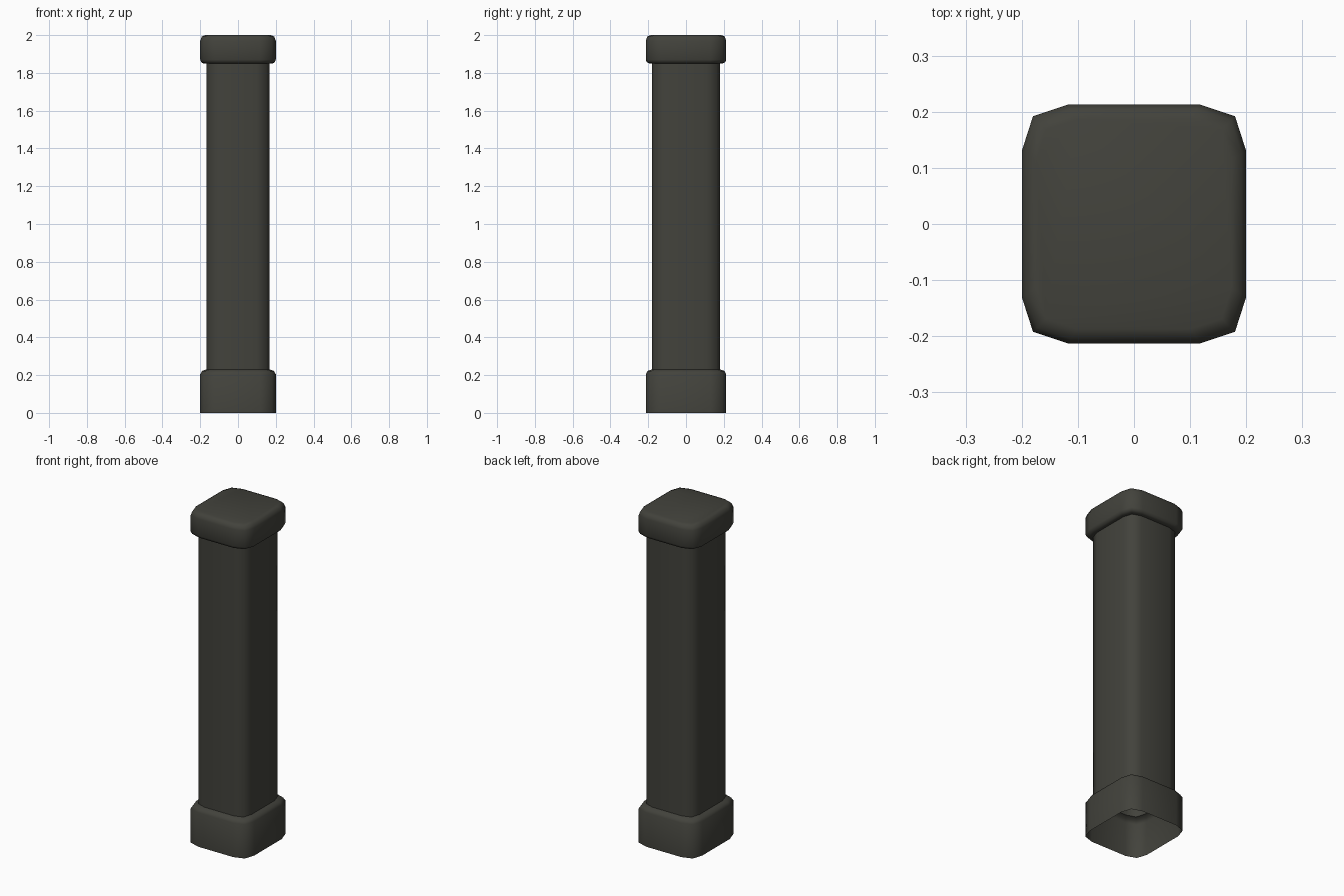
import bpy, bmesh, math

if "Cube" in bpy.data.objects:
    bpy.data.objects.remove(bpy.data.objects["Cube"])

mat = bpy.data.materials.new("dark olive grey")
mat.diffuse_color = (0.055, 0.055, 0.045, 1)
mat.use_nodes = True
mat.node_tree.nodes["Principled BSDF"].inputs["Base Color"].default_value = mat.diffuse_color

# One quadrant of the rounded-square section, mirrored to 12 points
QUAD = [(0.20, 0.13), (0.18, 0.192), (0.117, 0.213)]


def section(inset):
    fx, fy = (0.2 - inset) / 0.2, (0.213 - inset) / 0.213
    q = [(x * fx, y * fy) for x, y in QUAD]
    return (q + [(-x, y) for x, y in reversed(q)]
            + [(-x, -y) for x, y in q] + [(x, -y) for x, y in reversed(q)])


def loft(name, profile, cap_top=False):
    """Skin rounded-square rings given as (height, inset)."""
    bm = bmesh.new()
    rings = [[bm.verts.new((x, y, z)) for x, y in section(i)] for z, i in profile]
    for a, b in zip(rings, rings[1:]):
        for k in range(12):
            n = (k + 1) % 12
            bm.faces.new((a[k], a[n], b[n], b[k]))
    if cap_top:
        bm.faces.new(rings[-1])
    me = bpy.data.meshes.new(name)
    bm.to_mesh(me)
    bm.free()
    me.materials.append(mat)
    ob = bpy.data.objects.new(name, me)
    bpy.context.collection.objects.link(ob)
    bpy.context.view_layer.objects.active = ob
    ob.select_set(True)
    bpy.ops.object.shade_smooth_by_angle(angle=math.radians(55))
    ob.select_set(False)


SHAFT = 0.033

# Hollow foot, open underneath, with a sloped shoulder
loft("base", [(0, 0), (0.205, 0), (0.222, 0.01), (0.23, SHAFT)])
# Straight post
loft("shaft", [(0.23, SHAFT), (1.85, SHAFT)])
# Cap with softened lower and upper edges
loft("cap", [(1.85, SHAFT), (1.85, 0.018), (1.856, 0.006), (1.87, 0),
             (1.97, 0), (1.992, 0.008), (2.0, 0.026)], cap_top=True)
